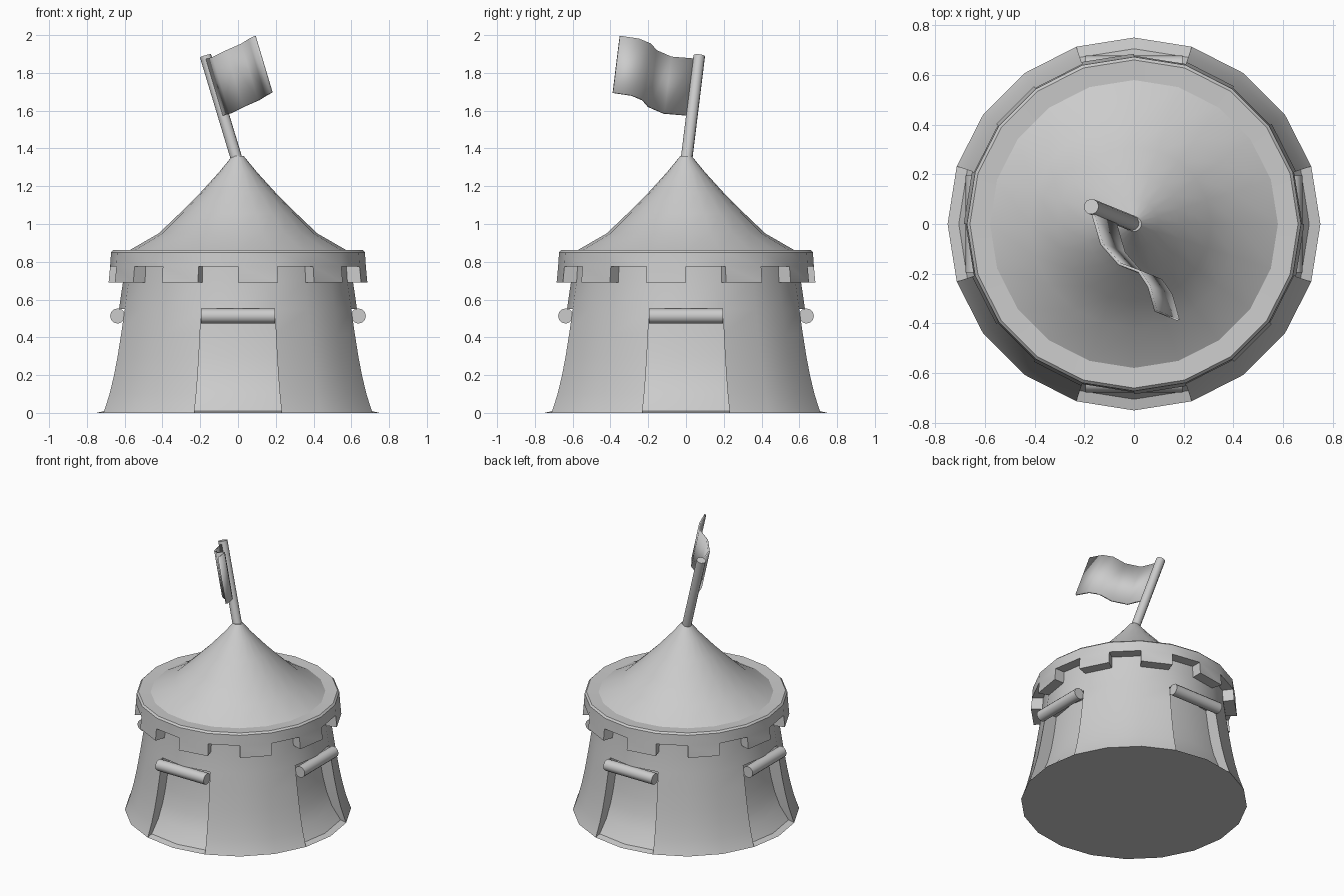
import bpy, bmesh, math
from mathutils import Vector

if "Cube" in bpy.data.objects:
    bpy.data.objects.remove(bpy.data.objects["Cube"])

SIDES = 20


def polar(r, i, z):
    a = math.radians(18 * i)
    return Vector((r * math.cos(a), r * math.sin(a), z))


def finish(name, bm, angle=35):
    bmesh.ops.remove_doubles(bm, verts=bm.verts, dist=0.0005)
    bmesh.ops.recalc_face_normals(bm, faces=bm.faces)
    me = bpy.data.meshes.new(name)
    bm.to_mesh(me)
    bm.free()
    ob = bpy.data.objects.new(name, me)
    bpy.context.collection.objects.link(ob)
    bpy.ops.object.select_all(action='DESELECT')
    ob.select_set(True)
    bpy.context.view_layer.objects.active = ob
    bpy.ops.object.shade_smooth_by_angle(angle=math.radians(angle))
    return ob


def loft(name, rows, angle=35):
    """Skin a stack of closed loops and cap both ends."""
    bm = bmesh.new()
    loops = [[bm.verts.new(p) for p in row] for row in rows]
    n = len(rows[0])
    for a, b in zip(loops, loops[1:]):
        for i in range(n):
            j = (i + 1) % n
            bm.faces.new((a[i], a[j], b[j], b[i]))
    bm.faces.new(loops[0])
    bm.faces.new(loops[-1])
    return finish(name, bm, angle)


def rod(name, p, q, r, sides=12):
    p, q = Vector(p), Vector(q)
    rot = (q - p).to_track_quat('Z', 'Y')
    ring = [rot @ Vector((r * math.cos(t), r * math.sin(t), 0))
            for t in (2 * math.pi * k / sides for k in range(sides))]
    return loft(name, [[c + v for v in ring] for c in (p, q)])


# Tent wall: (z, radius, depth of the four door recesses)
def wall_row(z, r, d):
    row = []
    for q in range(4):
        push = polar(d, 5 * q, 0)
        row += [polar(r, 5 * q - 1, z)]
        row += [polar(r, 5 * q + k, z) - push for k in (-1, 0, 1)]
        row += [polar(r, 5 * q + k, z) for k in (1, 2, 3)]
    return row


wall = [(0, .75, 0), (.01, .745, .04), (.1, .715, .075), (.2, .69, .09),
        (.3, .67, .095), (.42, .65, .095), (.55, .63, .09), (.55, .63, 0),
        (.7, .608, 0), (.85, .60, 0)]
loft("tent_wall", [wall_row(*w) for w in wall])

# Scalloped band with ten hanging square flaps
band = [(.57, .858), (.66, .862), (.672, .85), (.677, .775), (.685, .69),
        (.61, .69), (.60, .775)]
bm = bmesh.new()
V = [[bm.verts.new(polar(r, i, z)) for r, z in band] for i in range(SIDES)]
for i in range(SIDES):
    a, b = V[i], V[(i + 1) % SIDES]
    flap = i % 2 == 1
    steps = [(0, 1), (1, 2), (2, 3)]
    steps += [(3, 4), (4, 5), (5, 6)] if flap else [(3, 6)]
    for s, t in steps:
        bm.faces.new((a[s], b[s], b[t], a[t]))
    if flap:
        for c in (a, b):
            bm.faces.new((c[3], c[4], c[5], c[6]))
finish("flap_band", bm)

# Sweeping conical roof
roof = [(.585, .855), (.42, .95), (.31, 1.055), (.2, 1.165), (.1, 1.275), (.03, 1.36)]
loft("roof", [[polar(r, i, z) for i in range(SIDES)] for r, z in roof])

# Rolled door cloths
for q, side in enumerate(("right", "back", "left", "front")):
    c, t = polar(.637, 5 * q, .513), polar(.195, 5 * q + 5, 0)
    rod(f"door_roll_{side}", c - t, c + t, .04)

# Leaning flag pole
rod("flag_pole", (0, 0, 1.32), (-.172, .07, 1.89), .031)

# Waving flag
edge = [(-.165, .04, 1.875), (-.13, -.08, 1.885), (-.06, -.16, 1.92),
        (.02, -.19, 1.955), (.06, -.25, 1.98), (.088, -.35, 1.995)]
drop = Vector((.09, -.037, -.30))
bm = bmesh.new()
pairs = [(bm.verts.new(p), bm.verts.new(Vector(p) + drop)) for p in edge]
for (a, b), (c, d) in zip(pairs, pairs[1:]):
    bm.faces.new((a, b, d, c))
flag = finish("flag", bm, 25)
m = flag.modifiers.new("thickness", 'SOLIDIFY')
m.thickness, m.offset = .012, 0
